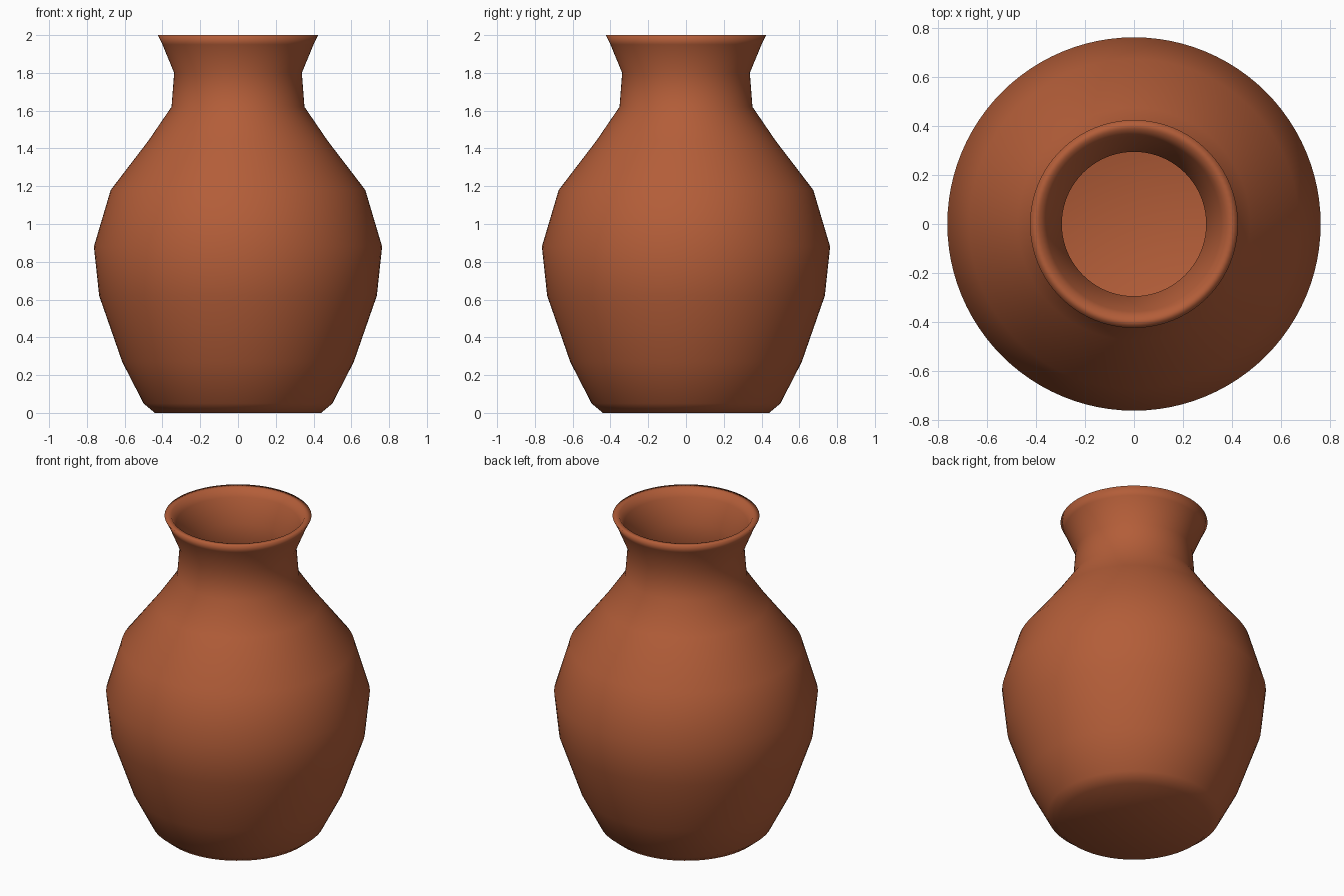
import bpy, bmesh, math

if "Cube" in bpy.data.objects:
    bpy.data.objects.remove(bpy.data.objects["Cube"])

# Half profile (radius, height): outside from foot to rim, then inside down to floor
outer = [(0, 0), (0.44, 0), (0.50, 0.05), (0.613, 0.27), (0.735, 0.62),
         (0.763, 0.88), (0.674, 1.18), (0.475, 1.44), (0.352, 1.62),
         (0.338, 1.80), (0.40, 1.95), (0.425, 2.0)]
inner = [(0.385, 2.0), (0.358, 1.95), (0.295, 1.81), (0.31, 1.60),
         (0.44, 1.41), (0.633, 1.16), (0.717, 0.88), (0.691, 0.63),
         (0.572, 0.29), (0.463, 0.075), (0.42, 0.045), (0, 0.045)]

# Vase body, revolved around z
SIDES = 96
bm = bmesh.new()
rings = []
for r, z in outer + inner:
    n = SIDES if r else 1
    rings.append([bm.verts.new((r * math.cos(2 * math.pi * i / SIDES),
                                r * math.sin(2 * math.pi * i / SIDES), z))
                  for i in range(n)])
for a, b in zip(rings, rings[1:]):
    for i in range(SIDES):
        j = (i + 1) % SIDES
        if len(a) == 1:
            bm.faces.new((a[0], b[j], b[i]))
        elif len(b) == 1:
            bm.faces.new((a[i], a[j], b[0]))
        else:
            bm.faces.new((a[i], a[j], b[j], b[i]))
bmesh.ops.recalc_face_normals(bm, faces=bm.faces[:])
for f in bm.faces:
    f.smooth = True

mesh = bpy.data.meshes.new("vase")
bm.to_mesh(mesh)
bm.free()
vase = bpy.data.objects.new("vase", mesh)
bpy.context.collection.objects.link(vase)

# Terracotta
clay = bpy.data.materials.new("terracotta")
clay.diffuse_color = (0.45, 0.11, 0.04, 1)
clay.use_nodes = True
clay.node_tree.nodes["Principled BSDF"].inputs["Base Color"].default_value = clay.diffuse_color
mesh.materials.append(clay)
